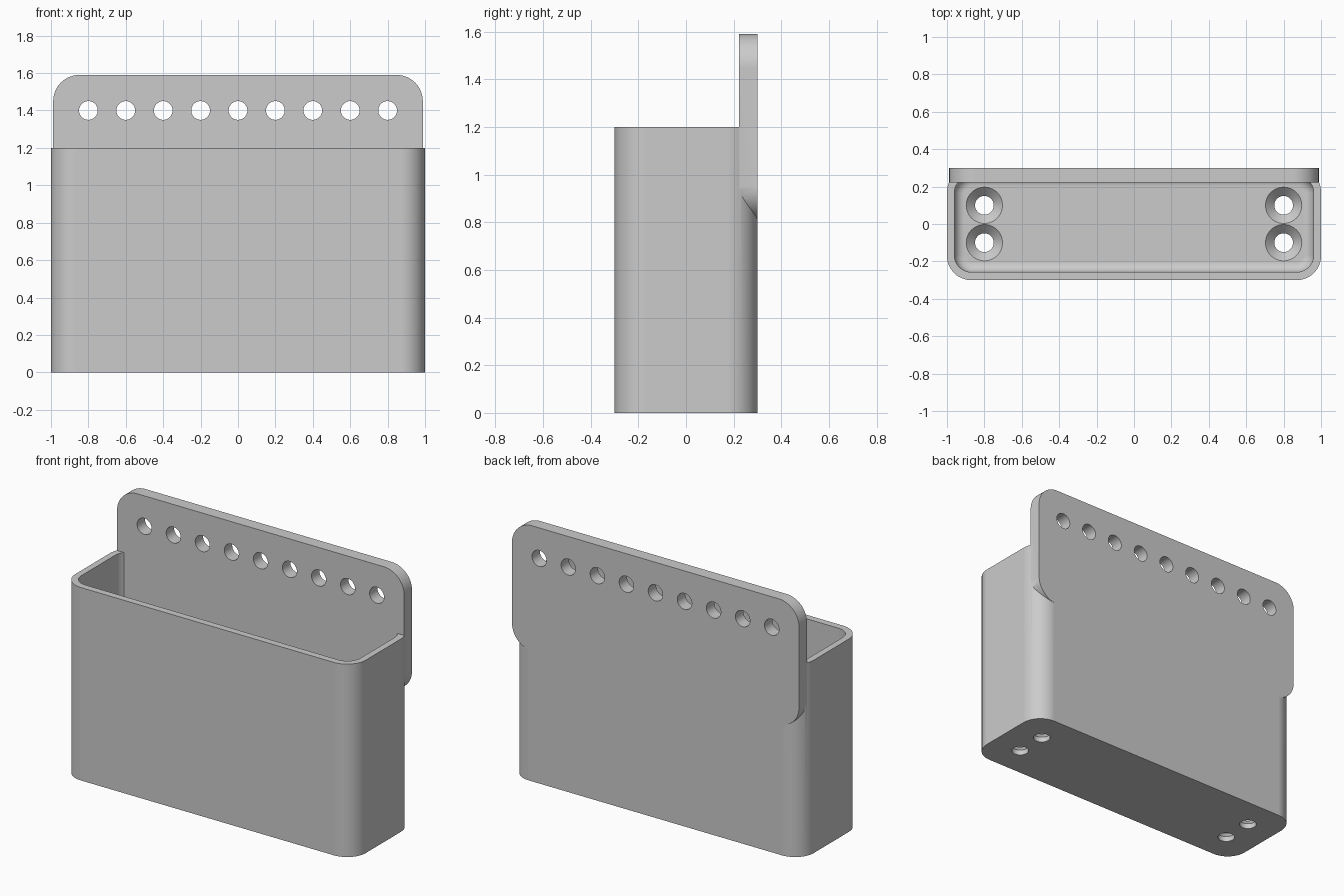
import bpy
import bmesh
from math import radians
from mathutils import Matrix, Vector

if "Cube" in bpy.data.objects:
    bpy.data.objects.remove(bpy.data.objects["Cube"], do_unlink=True)

grey = bpy.data.materials.new("plain grey")
grey.use_nodes = True
colour = (0.6, 0.6, 0.6, 1)
grey.diffuse_color = colour
grey.node_tree.nodes["Principled BSDF"].inputs["Base Color"].default_value = colour


def finish(name, bm):
    bmesh.ops.recalc_face_normals(bm, faces=bm.faces)
    mesh = bpy.data.meshes.new(name)
    bm.to_mesh(mesh)
    bm.free()
    mesh.materials.append(grey)
    obj = bpy.data.objects.new(name, mesh)
    bpy.context.collection.objects.link(obj)
    return obj


def rounded_block(name, low, high, axis, radius, floor_fillet=0):
    """Block whose edges along one axis are rounded."""
    low, high = Vector(low), Vector(high)
    bm = bmesh.new()
    bmesh.ops.create_cube(bm, size=1)
    bmesh.ops.scale(bm, vec=high - low, verts=bm.verts)
    bmesh.ops.translate(bm, vec=(low + high) / 2, verts=bm.verts)
    edges = [e for e in bm.edges
             if abs((e.verts[0].co - e.verts[1].co).normalized()[axis]) > 0.9]
    bmesh.ops.bevel(bm, geom=edges, offset=radius, segments=16,
                    profile=0.5, affect='EDGES')
    if floor_fillet:
        edges = [e for e in bm.edges
                 if all(abs(v.co.z - low.z) < 1e-4 for v in e.verts)]
        bmesh.ops.bevel(bm, geom=edges, offset=floor_fillet, segments=8,
                        profile=0.5, affect='EDGES')
    return finish(name, bm)


def add_cone(bm, r_low, r_high, depth, centre, turn=Matrix()):
    bmesh.ops.create_cone(bm, cap_ends=True, segments=48, radius1=r_low,
                          radius2=r_high, depth=depth,
                          matrix=Matrix.Translation(centre) @ turn)


def combine(target, other, operation):
    mod = target.modifiers.new("combine", 'BOOLEAN')
    mod.object, mod.operation, mod.solver = other, operation, 'EXACT'
    bpy.context.view_layer.objects.active = target
    bpy.ops.object.modifier_apply(modifier=mod.name)
    bpy.data.objects.remove(other, do_unlink=True)


# Hollow bin with a filleted floor
holder = rounded_block("wall_holder", (-1, -0.3, 0), (1, 0.3, 1.2), 2, 0.13)
cavity = rounded_block("cavity_cutter", (-0.96, -0.257, 0.08),
                       (0.96, 0.257, 1.5), 2, 0.09, 0.055)
combine(holder, cavity, 'DIFFERENCE')

# Mounting plate along the back
plate = rounded_block("back_plate", (-0.988, 0.222, 0.81),
                      (0.988, 0.3, 1.59), 1, 0.14)
combine(holder, plate, 'UNION')

# Row of hanging holes
bm = bmesh.new()
for i in range(9):
    add_cone(bm, 0.05, 0.05, 0.3, (-0.8 + 0.2 * i, 0.26, 1.4),
             Matrix.Rotation(radians(90), 4, 'X'))
combine(holder, finish("hanging_hole_cutter", bm), 'DIFFERENCE')

# Drain holes, then their countersinks
corners = [(x, y) for x in (-0.8, 0.8) for y in (-0.1, 0.1)]
for name, r_low, r_high, z_low, z_high in (
        ("drain_cutter", 0.05, 0.05, -0.1, 0.2),
        ("countersink_cutter", 0.05, 0.098, 0.033, 0.081)):
    bm = bmesh.new()
    for x, y in corners:
        add_cone(bm, r_low, r_high, z_high - z_low, (x, y, (z_low + z_high) / 2))
    combine(holder, finish(name, bm), 'DIFFERENCE')

# Smooth curved faces, keep flats crisp
bpy.ops.object.select_all(action='DESELECT')
holder.select_set(True)
bpy.context.view_layer.objects.active = holder
bpy.ops.object.shade_smooth_by_angle(angle=radians(30))
normals = holder.modifiers.new("flat_normals", 'WEIGHTED_NORMAL')
normals.keep_sharp = True
